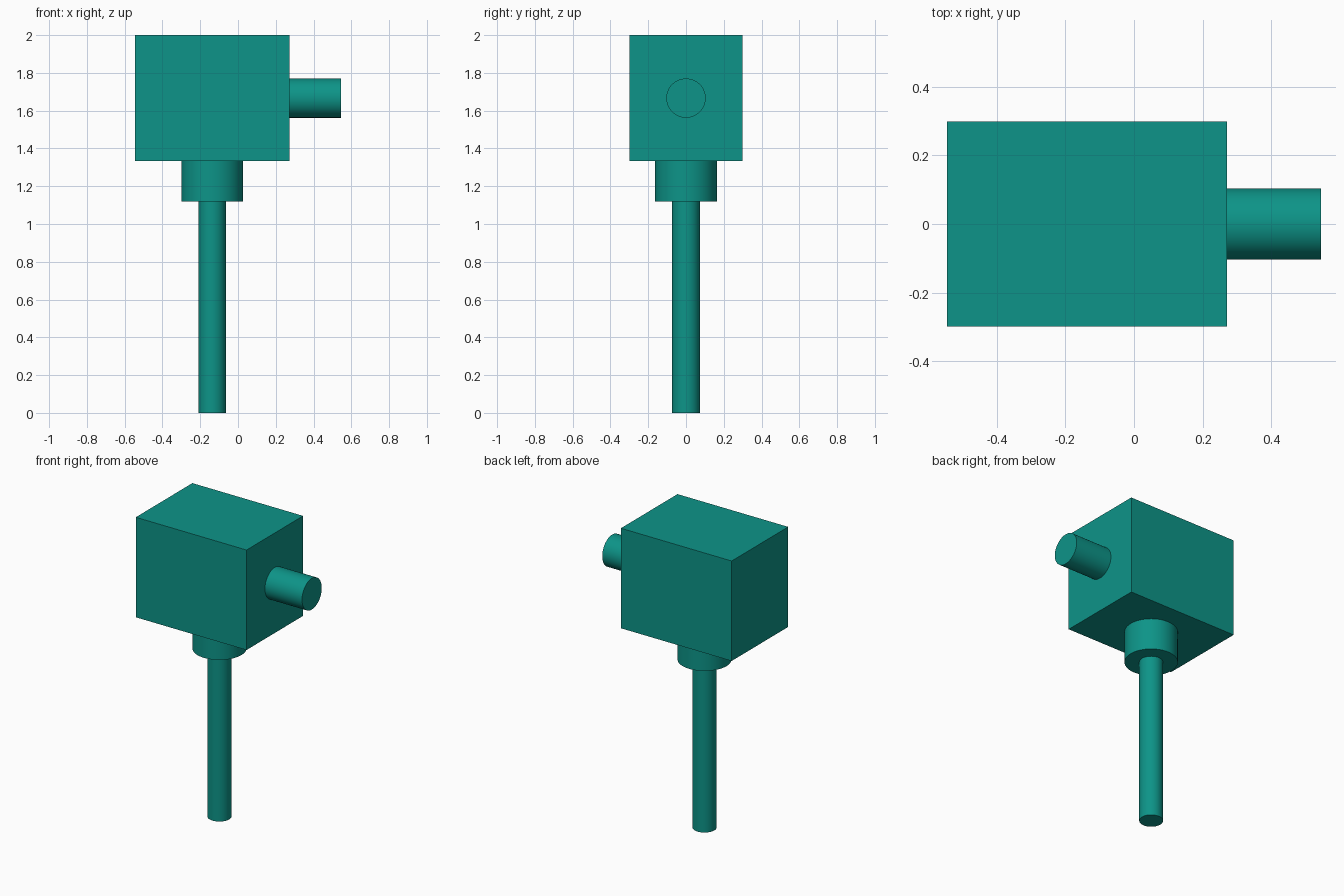
import bpy
import math

cube = bpy.data.objects.get("Cube")
if cube:
    bpy.data.objects.remove(cube, do_unlink=True)

teal = bpy.data.materials.new("teal")
teal.use_nodes = True
colour = (0.004, 0.296, 0.246, 1.0)
teal.diffuse_color = colour
teal.node_tree.nodes["Principled BSDF"].inputs["Base Color"].default_value = colour

AXIS_X = -0.137      # centre of the housing and stem
BOX_BOTTOM = 1.333
BOX_TOP = 2.0
BOX_WIDTH = 0.817
BOX_DEPTH = 0.596
MID_Z = (BOX_BOTTOM + BOX_TOP) / 2


def finish(name):
    obj = bpy.context.object
    obj.name = name
    obj.data.materials.append(teal)
    return obj


def cylinder(name, radius, length, location, rotation=(0, 0, 0)):
    bpy.ops.mesh.primitive_cylinder_add(vertices=64, radius=radius, depth=length,
                                        location=location, rotation=rotation)
    finish(name)
    bpy.ops.object.shade_smooth_by_angle(angle=math.radians(30))


def upright(name, radius, bottom, top):
    cylinder(name, radius, top - bottom, (AXIS_X, 0, (bottom + top) / 2))


# Box housing
bpy.ops.mesh.primitive_cube_add(size=1, location=(AXIS_X, 0, MID_Z))
housing = finish("housing")
housing.scale = (BOX_WIDTH, BOX_DEPTH, BOX_TOP - BOX_BOTTOM)
bpy.ops.object.transform_apply(location=False, rotation=False, scale=True)

# Collar and long stem below the housing
upright("collar", 0.163, 1.12, BOX_BOTTOM)
upright("stem", 0.073, 0.0, 1.12)

# Side connector on the +x face
start = AXIS_X + BOX_WIDTH / 2
end = 0.545
cylinder("side_connector", 0.104, end - start, ((start + end) / 2, 0, MID_Z),
         (0, math.pi / 2, 0))
